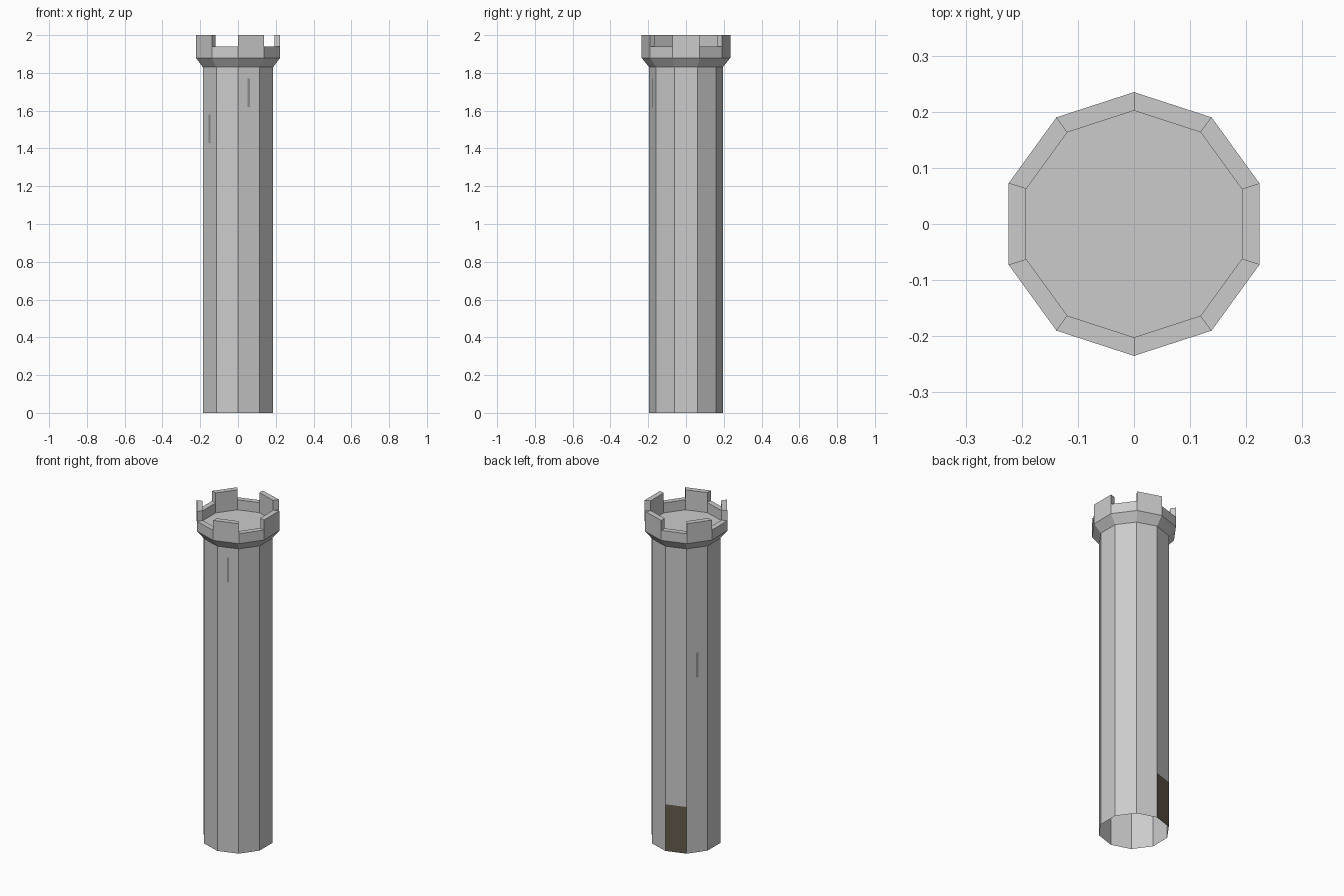
import bpy
from math import sin, cos, radians

if "Cube" in bpy.data.objects:
    bpy.data.objects.remove(bpy.data.objects["Cube"])

SIDES = 10
STEP = 360 / SIDES


def pt(r, k, z):
    """Corner k of a ten-sided ring; side k faces the angle k * 36 degrees."""
    a = radians((k - 0.5) * STEP)
    return (r * cos(a), r * sin(a), z)


def side(r0, z0, r1, z1, k):
    """Outward-facing quad on side k between two rings."""
    return [pt(r0, k, z0), pt(r0, k + 1, z0), pt(r1, k + 1, z1), pt(r1, k, z1)]


def build(name, faces, color=None):
    verts, index, polys = [], {}, []
    for face in faces:
        poly = []
        for p in face:
            key = tuple(round(c, 5) for c in p)
            if key not in index:
                index[key] = len(verts)
                verts.append(p)
            poly.append(index[key])
        polys.append(poly)
    mesh = bpy.data.meshes.new(name)
    mesh.from_pydata(verts, [], polys)
    mesh.update()
    obj = bpy.data.objects.new(name, mesh)
    bpy.context.collection.objects.link(obj)
    if color:
        mat = bpy.data.materials.new(name + "_color")
        mat.diffuse_color = color
        mat.use_nodes = True
        mat.node_tree.nodes["Principled BSDF"].inputs["Base Color"].default_value = mat.diffuse_color
        mesh.materials.append(mat)
    return obj


R, R_OUT, R_IN = 0.195, 0.235, 0.202
Z_DOOR, Z_SHAFT, Z_FLOOR, Z_LOW, Z_TOP = 0.28, 1.83, 1.88, 1.94, 2.0
DOOR_SIDE = 3

# Shaft, open underneath, with one side left free for the door
shaft = [side(R, 0, R, Z_DOOR, k) for k in range(SIDES) if k != DOOR_SIDE]
shaft += [side(R, Z_DOOR, R, Z_SHAFT, k) for k in range(SIDES)]
build("shaft", shaft)

# Door panel flush with the wall
build("door", [side(R, 0, R, Z_DOOR, DOOR_SIDE)], (0.13, 0.10, 0.07, 1))

# Flared collar under the parapet
build("collar", [side(R, Z_SHAFT, R_OUT, Z_FLOOR, k) for k in range(SIDES)])

# Roof floor
build("roof_floor", [[pt(R_IN, k, Z_FLOOR) for k in range(SIDES)]])

# Parapet with alternating merlons and gaps
parapet = []
for k in range(SIDES):
    high = k % 2 == 0
    h = Z_TOP if high else Z_LOW
    parapet.append(side(R_OUT, Z_FLOOR, R_OUT, h, k))
    parapet.append(side(R_IN, Z_FLOOR, R_IN, h, k)[::-1])
    parapet.append(side(R_OUT, h, R_IN, h, k))
    # Upright end of a merlon at the corner shared with the previous side
    end = [pt(R_OUT, k, Z_LOW), pt(R_OUT, k, Z_TOP),
           pt(R_IN, k, Z_TOP), pt(R_IN, k, Z_LOW)]
    parapet.append(end if high else end[::-1])
build("parapet", parapet)

# Faint arrow slits winding around the shaft: side number, bottom height
slits = []
for k, z in ((8, 1.62), (6, 1.43), (4, 1.05)):
    a = radians(k * STEP)
    d = R * cos(radians(STEP / 2)) + 0.001
    slits.append([(d * cos(a) - w * sin(a), d * sin(a) + w * cos(a), z + h)
                  for w, h in ((-0.007, 0), (0.007, 0), (0.007, 0.15), (-0.007, 0.15))])
build("arrow_slits", slits, (0.3, 0.3, 0.31, 1))
